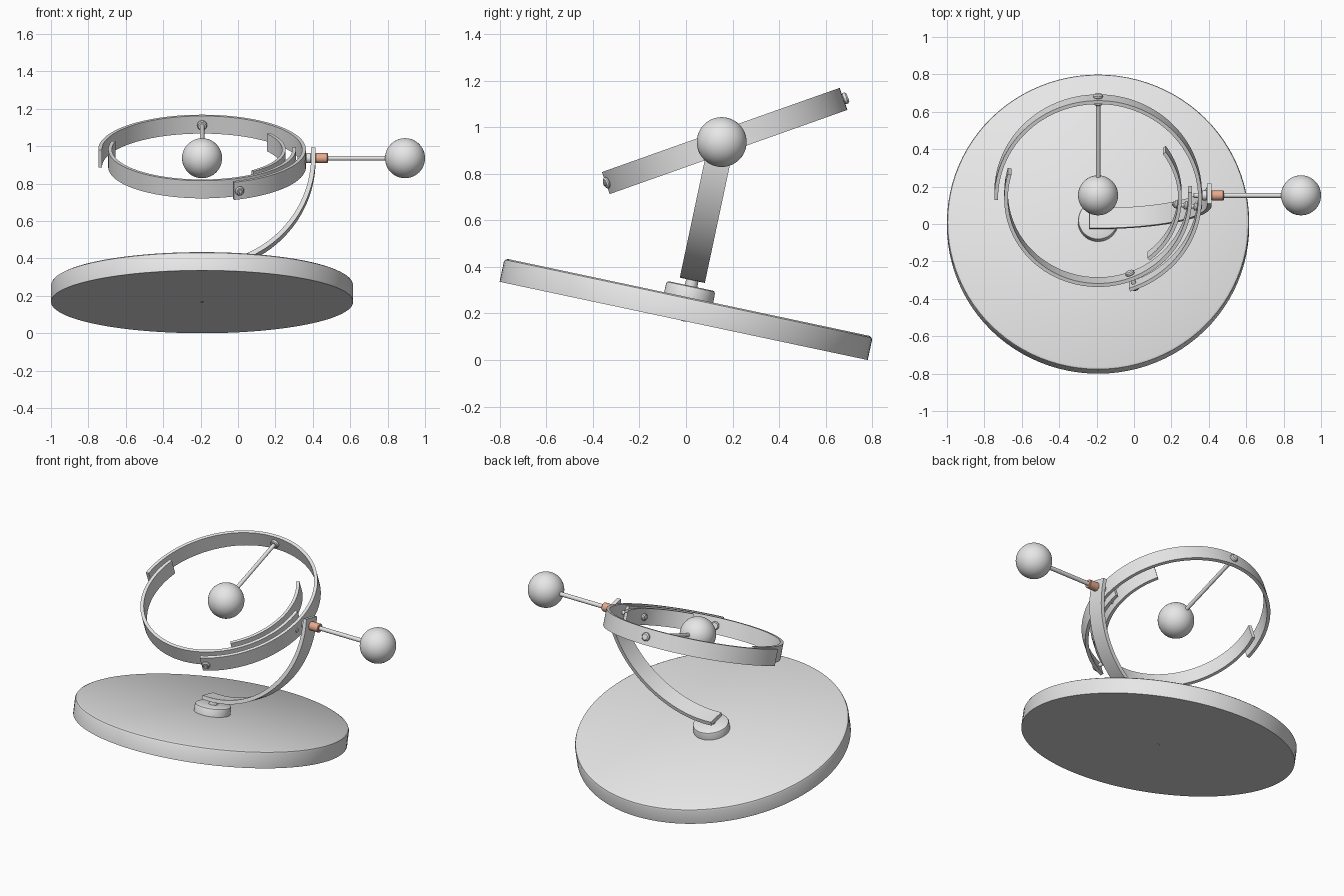
import bpy, bmesh, math
from mathutils import Matrix, Vector

if "Cube" in bpy.data.objects:
    bpy.data.objects.remove(bpy.data.objects["Cube"])

def material(name, rgb):
    m = bpy.data.materials.new(name)
    m.diffuse_color = (*rgb, 1)
    m.use_nodes = True
    m.node_tree.nodes["Principled BSDF"].inputs["Base Color"].default_value = m.diffuse_color
    return m

STEEL = material("grey_metal", (0.8, 0.8, 0.8))
COPPER = material("copper", (0.8, 0.4, 0.27))

CX = -0.192                                     # x of the main axis
BASE = Matrix.Translation((CX, -0.01, 0.168)) @ Matrix.Rotation(math.radians(-12), 4, 'X')
CENTRE = BASE @ Vector((0, 0, 0.785))           # common centre of arm and rings
ARM = Matrix.Translation(CENTRE) @ Matrix.Rotation(math.radians(78), 4, 'X')
RING = Matrix.Translation(CENTRE) @ Matrix.Rotation(math.radians(19.5), 4, 'X')
SIDE = Matrix.Translation(CENTRE) @ Matrix.Rotation(math.radians(90), 4, 'Y')

def finish(name, bm, matrix, mat=STEEL):
    bmesh.ops.recalc_face_normals(bm, faces=bm.faces)
    me = bpy.data.meshes.new(name)
    bm.to_mesh(me)
    bm.free()
    me.materials.append(mat)
    me.transform(matrix)
    ob = bpy.data.objects.new(name, me)
    bpy.context.collection.objects.link(ob)
    bpy.ops.object.select_all(action='DESELECT')
    ob.select_set(True)
    bpy.context.view_layer.objects.active = ob
    bpy.ops.object.shade_smooth_by_angle(angle=math.radians(35))
    return ob

def lathe(name, profile, matrix, mat=STEEL, n=32):
    """Solid of revolution about z from (radius, height) points, capped at both ends."""
    bm = bmesh.new()
    rings = [[bm.verts.new((r * math.cos(2 * math.pi * i / n), r * math.sin(2 * math.pi * i / n), z))
              for i in range(n)] for r, z in profile]
    for a, b in zip(rings, rings[1:]):
        for i in range(n):
            j = (i + 1) % n
            bm.faces.new((a[i], a[j], b[j], b[i]))
    bm.faces.new(rings[0])
    bm.faces.new(rings[-1])
    return finish(name, bm, matrix, mat)

def band(name, r_in, r_out, width, a0, a1, matrix):
    """Flat strip bent along an arc about z, angles in degrees."""
    bm = bmesh.new()
    n = max(8, int(abs(a1 - a0) / 3))
    h = width / 2
    loops = []
    for i in range(n + 1):
        t = math.radians(a0 + (a1 - a0) * i / n)
        loops.append([bm.verts.new((r * math.cos(t), r * math.sin(t), z))
                      for r, z in ((r_in, -h), (r_out, -h), (r_out, h), (r_in, h))])
    for a, b in zip(loops, loops[1:]):
        for k in range(4):
            m = (k + 1) % 4
            bm.faces.new((a[k], a[m], b[m], b[k]))
    bm.faces.new(loops[0])
    bm.faces.new(loops[-1])
    return finish(name, bm, matrix)

def ball(name, centre, r):
    bm = bmesh.new()
    bmesh.ops.create_uvsphere(bm, u_segments=48, v_segments=24, radius=r)
    return finish(name, bm, Matrix.Translation(centre))

def radial(angle):
    """Frame whose z axis points outwards in the ring plane."""
    return (RING @ Matrix.Rotation(math.radians(angle), 4, 'Z')
            @ Matrix.Rotation(math.radians(90), 4, 'Y'))

def rod(name, r, z0, z1, matrix, mat=STEEL, bevel=0.003):
    return lathe(name, [(r - bevel, z0), (r, z0 + bevel), (r, z1 - bevel), (r - bevel, z1)],
                 matrix, mat, 24)

# tilted base plate, with a small centre screw underneath
lathe("base_plate", [(0.808, 0), (0.808, 0.088), (0.804, 0.097), (0.793, 0.103)], BASE, n=96)
rod("base_screw", 0.009, -0.002, 0.01, BASE, bevel=0.001)

# hub and the neck carrying the arm
lathe("hub", [(0.108, 0.10), (0.107, 0.142), (0.104, 0.149), (0.097, 0.153)], BASE, n=48)
rod("hub_neck", 0.027, 0.145, 0.185, BASE)

# curved support arm
band("support_arm", 0.583, 0.607, 0.11, -94.5, 4.5, ARM)

# three concentric partial rings
band("outer_ring", 0.535, 0.555, 0.10, -72, 181, RING)
band("middle_ring", 0.482, 0.502, 0.10, -196, 4, RING)
band("inner_ring", 0.428, 0.447, 0.10, -52, 36, RING)

# centre ball on its spoke
ball("centre_ball", CENTRE, 0.107)
rod("spoke", 0.012, 0.08, 0.56, radial(90))
rod("spoke_inner_collar", 0.026, 0.515, 0.537, radial(90), bevel=0.005)
rod("spoke_outer_cap", 0.025, 0.55, 0.575, radial(90), bevel=0.007)

# bolt joining the outer and middle rings at the front
rod("front_bolt", 0.012, 0.47, 0.575, radial(-69))
rod("front_bolt_head", 0.025, 0.553, 0.570, radial(-69), bevel=0.006)
rod("front_bolt_nut", 0.025, 0.462, 0.484, radial(-69), bevel=0.006)

# bolt joining all three rings at the side
rod("side_bolt", 0.012, 0.40, 0.56, radial(-7))
for label, z0, z1 in (("inner", 0.408, 0.43), ("middle", 0.462, 0.484), ("outer", 0.515, 0.537)):
    rod("side_bolt_nut_" + label, 0.021, z0, z1, radial(-7), bevel=0.006)

# pivot through the arm, copper sleeve, and counterweight
rod("pivot_collar", 0.027, 0.553, 0.585, SIDE, bevel=0.005)
rod("pivot_pin", 0.013, 0.51, 1.02, SIDE)
rod("copper_sleeve", 0.027, 0.606, 0.672, SIDE, COPPER)
ball("counterweight_ball", CENTRE + Vector((1.085, 0, 0)), 0.107)
